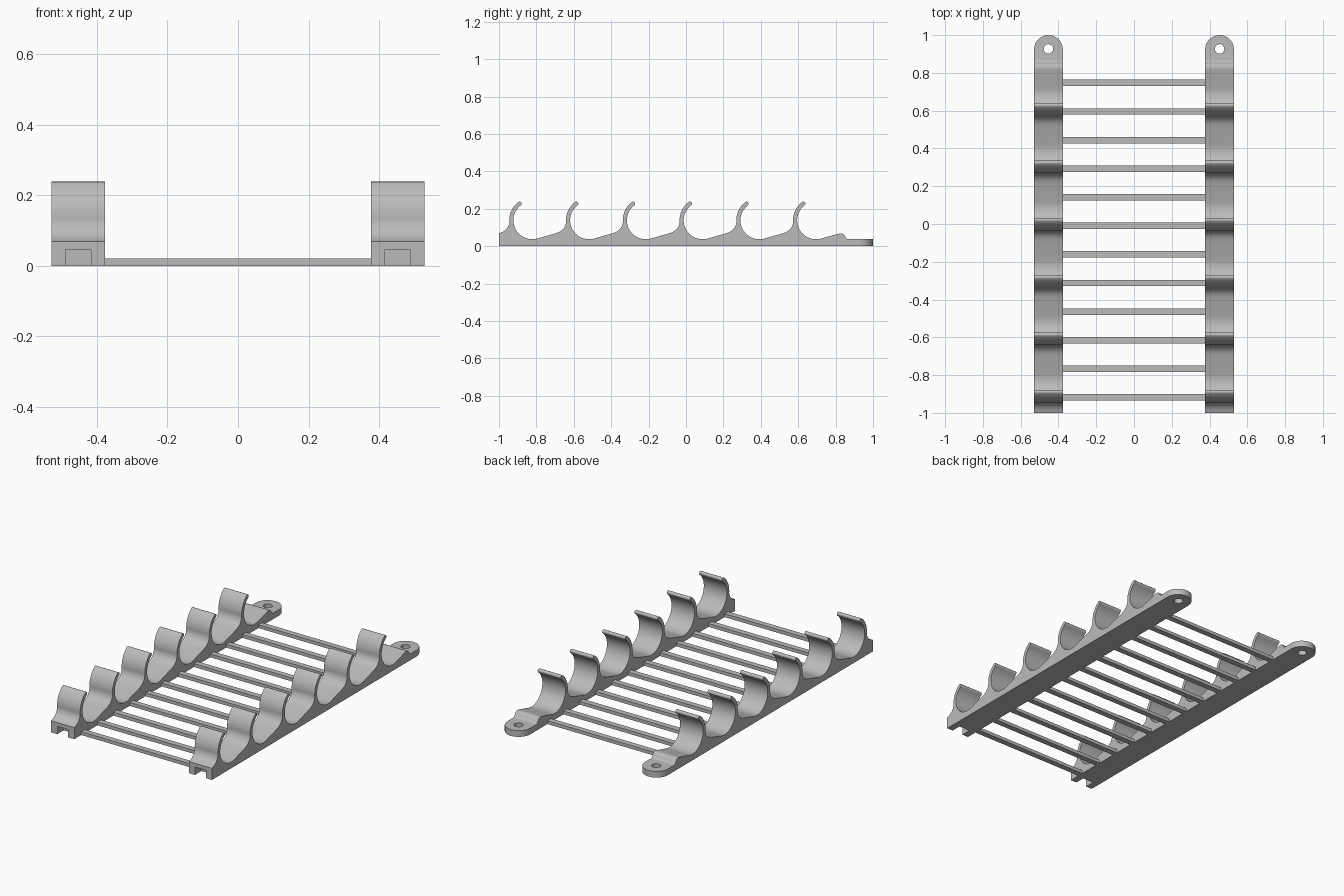
import bpy, bmesh
from math import cos, sin, radians

if "Cube" in bpy.data.objects:
    bpy.data.objects.remove(bpy.data.objects["Cube"])

grey = bpy.data.materials.new("plain grey")
grey.use_nodes = True
grey.diffuse_color = (0.5, 0.5, 0.5, 1)
grey.node_tree.nodes["Principled BSDF"].inputs["Base Color"].default_value = (0.5, 0.5, 0.5, 1)

RAIL_X, RAIL_W = 0.453, 0.152
PITCH, HOOKS = 0.3035, 6
CRADLE_Y, CRADLE_Z, INNER, OUTER = -0.822, 0.138, 0.101, 0.123


def arc(cy, cz, r, start, end, n):
    """Points on a circle from one angle to another, in degrees."""
    step = (end - start) / n
    return [(cy + r * cos(radians(start + i * step)),
             cz + r * sin(radians(start + i * step))) for i in range(n + 1)]


def curve(p, c, q, n):
    """Quadratic curve from p to q, pulled toward c."""
    ts = [i / n for i in range(n + 1)]
    return [tuple((1 - t) ** 2 * a + 2 * t * (1 - t) * b + t * t * d
                  for a, b, d in zip(p, c, q)) for t in ts]


def prism(name, points, axis, low, high):
    """Extrude an outline along x (points are y, z) or z (points are x, y)."""
    bm = bmesh.new()
    place = (lambda a, b: (low, a, b)) if axis == "x" else (lambda a, b: (a, b, low))
    face = bm.faces.new([bm.verts.new(place(a, b)) for a, b in points])
    out = bmesh.ops.extrude_face_region(bm, geom=[face])
    d = high - low
    bmesh.ops.translate(bm, vec=(d, 0, 0) if axis == "x" else (0, 0, d),
                        verts=[v for v in out["geom"] if isinstance(v, bmesh.types.BMVert)])
    bmesh.ops.recalc_face_normals(bm, faces=bm.faces)
    mesh = bpy.data.meshes.new(name)
    bm.to_mesh(mesh)
    bm.free()
    mesh.materials.append(grey)
    obj = bpy.data.objects.new(name, mesh)
    bpy.context.collection.objects.link(obj)
    return obj


def select(obj):
    bpy.ops.object.select_all(action="DESELECT")
    obj.select_set(True)
    bpy.context.view_layer.objects.active = obj


def cut(obj, cutter, operation):
    mod = obj.modifiers.new("cut", "BOOLEAN")
    mod.operation, mod.solver, mod.object = operation, "EXACT", cutter
    select(obj)
    bpy.ops.object.modifier_apply(modifier=mod.name)
    bpy.data.objects.remove(cutter)


# Side outline of a rail: a row of hooks, then the low mounting tab
def rail_outline():
    pts = [(-1, 0)]
    for i in range(HOOKS):
        cy = CRADLE_Y + i * PITCH
        back = arc(cy, CRADLE_Z, OUTER, 185, 127, 14)
        foot = (cy - 0.178, 0.069)
        pts += curve(foot, (cy - 0.128, 0.083), back[0], 8) + back[1:]
        mid, half = (INNER + OUTER) / 2, (OUTER - INNER) / 2
        tip = arc(cy + mid * cos(radians(127)), CRADLE_Z + mid * sin(radians(127)),
                  half, 127, -53, 8)
        pts += tip[1:-1] + arc(cy, CRADLE_Z, INNER, 127, 284, 32)
    pts += curve((0.815, 0.066), (0.842, 0.073), (0.851, 0.052), 6)
    pts += curve((0.853, 0.049), (0.858, 0.037), (0.872, 0.037), 5)
    return pts + [(1, 0.037), (1, 0)]


# Two rails with a rounded, drilled back end and a notched front end
for side, cx in (("left", RAIL_X), ("right", -RAIL_X)):
    h = RAIL_W / 2
    rail = prism(side + "_hook_rail", rail_outline(), "x", cx - h, cx + h)
    plan = [(cx - h, -1.1), (cx + h, -1.1)] + arc(cx, 1 - h, h, 0, 180, 32)
    cut(rail, prism("plan_cutter", plan, "z", -0.1, 0.5), "INTERSECT")
    cut(rail, prism("hole_cutter", arc(cx, 0.927, 0.025, 0, 348.75, 31), "z", -0.1, 0.2),
        "DIFFERENCE")
    notch = [(-1.1, -0.1), (-0.94, -0.1), (-0.94, 0.046), (-1.1, 0.046)]
    cut(rail, prism("notch_cutter", notch, "x", cx - 0.036, cx + 0.036), "DIFFERENCE")
    select(rail)
    bpy.ops.object.shade_smooth_by_angle(angle=radians(30))

# Flat rungs joining the rails
edge = RAIL_X - RAIL_W / 2
for i in range(12):
    y = -0.918 + i * PITCH / 2 * 0.9975
    prism(f"rung_{i + 1}", [(y - 0.017, 0), (y + 0.017, 0), (y + 0.017, 0.02), (y - 0.017, 0.02)],
          "x", -edge, edge)
